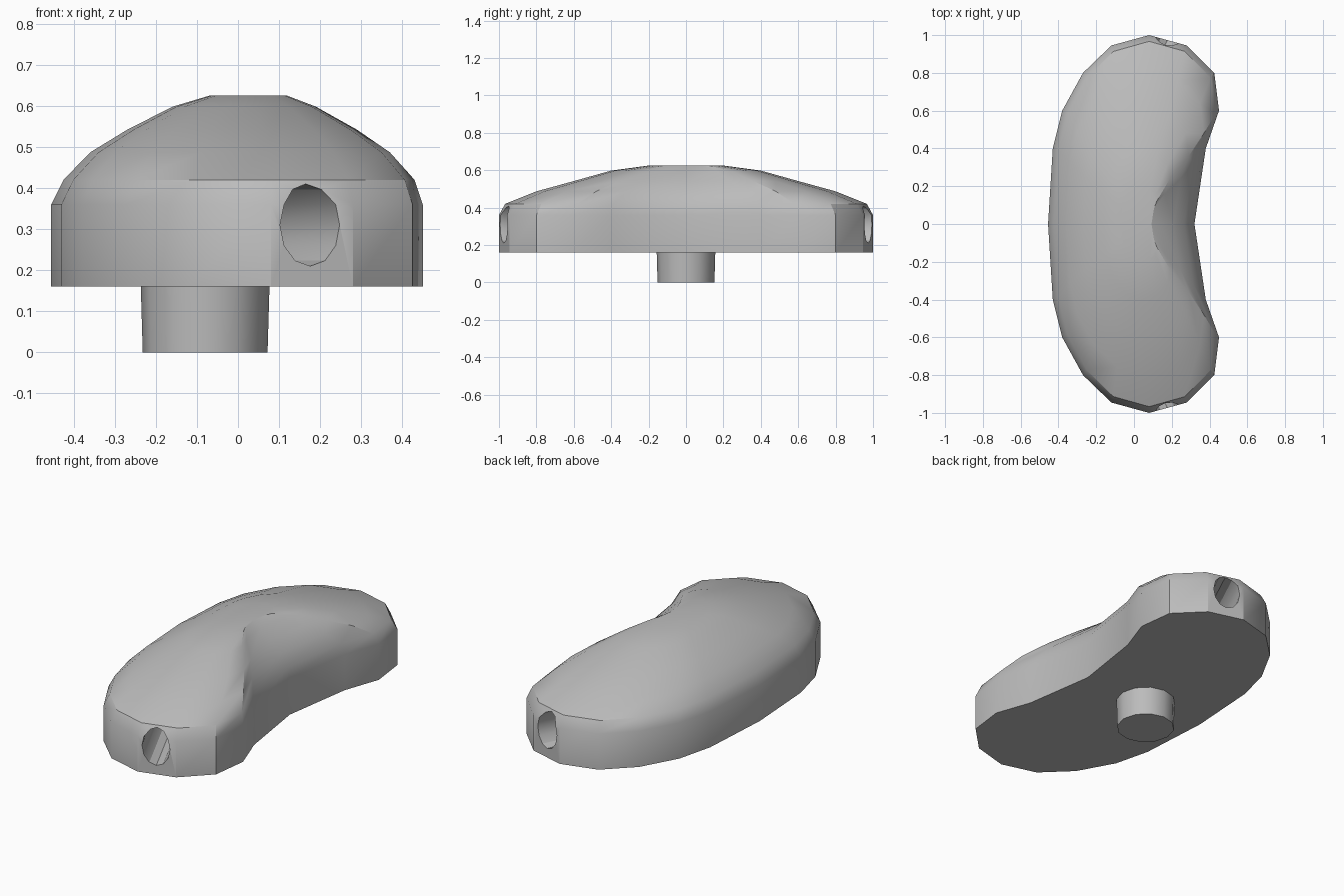
import bpy, bmesh, math

cube = bpy.data.objects.get("Cube")
if cube:
    bpy.data.objects.remove(cube, do_unlink=True)

grey = bpy.data.materials.new("plain grey")
grey.use_nodes = True
COLOUR = (0.5, 0.5, 0.5, 1)
grey.diffuse_color = COLOUR
grey.node_tree.nodes["Principled BSDF"].inputs["Base Color"].default_value = COLOUR


def loft(name, rings):
    """Skin a closed solid over a list of equal-length rings."""
    bm = bmesh.new()
    loops = [[bm.verts.new(p) for p in ring] for ring in rings]
    n = len(loops[0])
    for a, b in zip(loops, loops[1:]):
        for i in range(n):
            j = (i + 1) % n
            bm.faces.new((a[i], a[j], b[j], b[i]))
    bm.faces.new(loops[0])
    bm.faces.new(loops[-1])
    bmesh.ops.recalc_face_normals(bm, faces=bm.faces)
    mesh = bpy.data.meshes.new(name)
    bm.to_mesh(mesh)
    bm.free()
    mesh.materials.append(grey)
    obj = bpy.data.objects.new(name, mesh)
    bpy.context.collection.objects.link(obj)
    return obj


def activate(obj):
    bpy.ops.object.select_all(action='DESELECT')
    obj.select_set(True)
    bpy.context.view_layer.objects.active = obj


# Kidney outline: back half, mirrored to the front half
half = [(0.32, 0), (0.38, 0.4), (0.45, 0.6), (0.425, 0.8), (0.28, 0.945), (0.08, 1),
        (-0.12, 0.945), (-0.27, 0.8), (-0.38, 0.6), (-0.43, 0.4), (-0.455, 0)]
outline = half + [(x, -y) for x, y in half[-2:0:-1]]

# Body levels: height, lowest x, highest x, half length
levels = [(0.16, -0.455, 0.45, 1), (0.36, -0.455, 0.45, 1), (0.42, -0.425, 0.43, 0.967),
          (0.487, -0.36, 0.37, 0.8), (0.542, -0.27, 0.29, 0.6),
          (0.598, -0.16, 0.19, 0.4), (0.625, -0.07, 0.12, 0.2)]
body = loft("kidney_body", [
    [(lo + (x + 0.455) / 0.905 * (hi - lo), y * length, z) for x, y in outline]
    for z, lo, hi, length in levels])

# Curved tunnel running through the body from end to end
path = [(0.2, -1.05), (0.175, -0.97), (0, -0.6), (-0.12, 0),
        (0, 0.6), (0.175, 0.97), (0.2, 1.05)]
angles = [i * math.tau / 12 for i in range(12)]
cutter = loft("tunnel_cutter", [
    [(x + 0.08 * math.cos(a), y, 0.31 + 0.1 * math.sin(a)) for a in angles]
    for x, y in path])
cutter.hide_render = True
cut = body.modifiers.new("tunnel", 'BOOLEAN')
cut.operation = 'DIFFERENCE'
cut.solver = 'EXACT'
cut.object = cutter
activate(body)
bpy.ops.object.modifier_apply(modifier=cut.name)
bpy.data.objects.remove(cutter, do_unlink=True)

# Slightly tapered peg under the body
peg = loft("mounting_peg", [
    [(-0.08 + r * math.cos(a), r * math.sin(a), z) for a in angles]
    for z, r in [(0, 0.152), (0.17, 0.157)]])

for obj, limit in ((body, 29), (peg, 35)):
    activate(obj)
    bpy.ops.object.shade_smooth_by_angle(angle=math.radians(limit))
